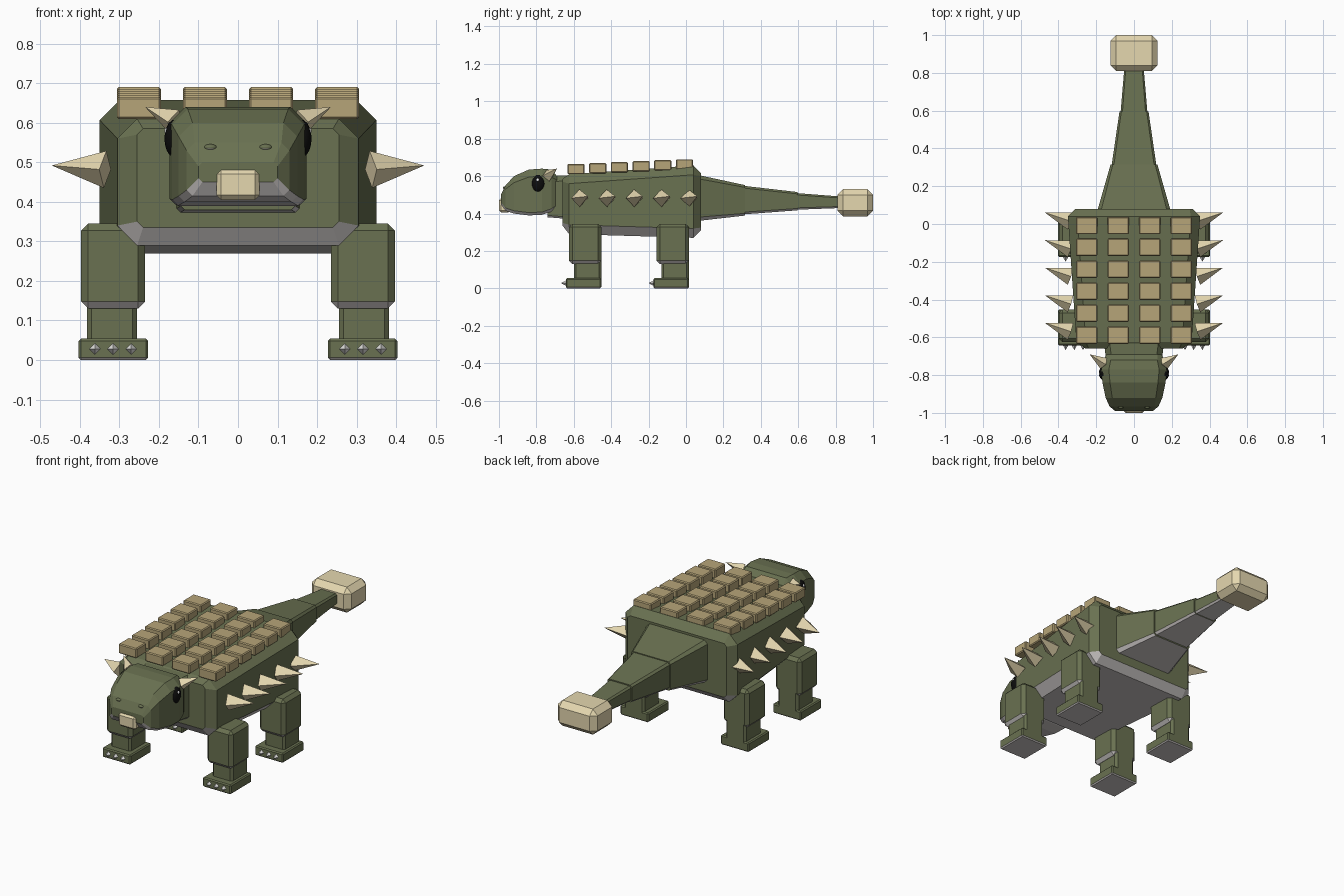
import bpy, bmesh
from mathutils import Vector, Matrix

if "Cube" in bpy.data.objects:
    bpy.data.objects.remove(bpy.data.objects["Cube"], do_unlink=True)


def material(name, rgb):
    m = bpy.data.materials.new(name)
    m.use_nodes = True
    m.diffuse_color = (*rgb, 1)
    m.node_tree.nodes["Principled BSDF"].inputs["Base Color"].default_value = (*rgb, 1)
    return m


skin = material("olive skin", (0.142, 0.165, 0.082))
belly = material("grey underside", (0.6, 0.57, 0.56))
cream = material("cream horn", (0.78, 0.68, 0.43))
tan = material("tan armour", (0.47, 0.375, 0.19))
black = material("black eye", (0.004, 0.004, 0.004))
white = material("white glint", (0.9, 0.9, 0.9))
claw_grey = material("pale claw", (0.85, 0.84, 0.82))


def finish(name, bm, mat, smooth=False):
    """Turn a bmesh into an object; skin gets grey faces where it looks down."""
    bmesh.ops.recalc_face_normals(bm, faces=bm.faces)
    for f in bm.faces:
        f.normal_update()
        f.smooth = smooth
        if mat is skin and f.normal.z < -0.3:
            f.material_index = 1
    me = bpy.data.meshes.new(name)
    bm.to_mesh(me)
    bm.free()
    me.materials.append(mat)
    if mat is skin:
        me.materials.append(belly)
    ob = bpy.data.objects.new(name, me)
    bpy.context.collection.objects.link(ob)
    return ob


def loft(name, stations):
    """Skin chamfered rectangles (y, half width, bottom, top, top chamfer, bottom chamfer)."""
    bm = bmesh.new()
    rings = []
    for y, w, lo, hi, c, b in stations:
        outline = [(w - b, lo), (w, lo + b), (w, hi - c), (w - c, hi)]
        outline += [(-x, z) for x, z in reversed(outline)]
        rings.append([bm.verts.new((x, y, z)) for x, z in outline])
    for a, b in zip(rings, rings[1:]):
        for i in range(8):
            j = (i + 1) % 8
            bm.faces.new((a[i], a[j], b[j], b[i]))
    bm.faces.new(rings[0])
    bm.faces.new(rings[-1])
    return finish(name, bm, skin)


def box(name, lo, hi, bevel, mat):
    """Bevelled box between two corners."""
    lo, hi = Vector(lo), Vector(hi)
    bm = bmesh.new()
    bmesh.ops.create_cube(bm, size=1, matrix=Matrix.Translation((lo + hi) / 2)
                          @ Matrix.Diagonal((*(hi - lo), 1)))
    bmesh.ops.bevel(bm, geom=bm.edges[:], offset=bevel, segments=1,
                    affect="EDGES", profile=0.5)
    return finish(name, bm, mat)


def spike(name, base, tip, radius, mat=cream):
    """Four sided pyramid from base to tip."""
    base, tip = Vector(base), Vector(tip)
    d = tip - base
    rot = d.to_track_quat("Z", "Y").to_matrix().to_4x4()
    bm = bmesh.new()
    bmesh.ops.create_cone(bm, cap_ends=True, segments=4, radius1=radius, radius2=0,
                          depth=d.length, matrix=Matrix.Translation((base + tip) / 2) @ rot)
    return finish(name, bm, mat)


def ball(name, center, radii, mat):
    bm = bmesh.new()
    bmesh.ops.create_uvsphere(bm, u_segments=16, v_segments=10, radius=1,
                              matrix=Matrix.Translation(center) @ Matrix.Diagonal((*radii, 1)))
    return finish(name, bm, mat, True)


# Torso, neck and head
loft("body", [(-0.66, 0.255, 0.335, 0.585, 0.015, 0.015), (-0.625, 0.305, 0.29, 0.61, 0.05, 0.05),
              (0.04, 0.35, 0.27, 0.657, 0.05, 0.05), (0.08, 0.31, 0.31, 0.615, 0.015, 0.015)])
loft("neck", [(-0.74, 0.145, 0.38, 0.60, 0.03, 0.01), (-0.62, 0.16, 0.37, 0.605, 0.03, 0.01)])
loft("head", [(-0.99, 0.10, 0.45, 0.50, 0.01, 0.01), (-0.965, 0.13, 0.415, 0.55, 0.02, 0.015),
              (-0.92, 0.15, 0.40, 0.60, 0.035, 0.015), (-0.84, 0.167, 0.39, 0.635, 0.04, 0.015),
              (-0.77, 0.173, 0.393, 0.64, 0.04, 0.015), (-0.72, 0.163, 0.41, 0.635, 0.04, 0.015),
              (-0.69, 0.145, 0.43, 0.60, 0.02, 0.015)])

# Tapering tail segments, each a touch smaller than the last, and the club
loft("tail_root", [(0.06, 0.197, 0.36, 0.607, 0.02, 0.02), (0.315, 0.124, 0.389, 0.552, 0.012, 0.012)])
loft("tail_middle", [(0.3, 0.12, 0.395, 0.549, 0.012, 0.012), (0.595, 0.077, 0.417, 0.515, 0.01, 0.01)])
loft("tail_end", [(0.58, 0.072, 0.42, 0.51, 0.01, 0.01), (0.84, 0.05, 0.43, 0.49, 0.008, 0.008)])
box("tail_club", (-0.125, 0.81, 0.385), (0.125, 1, 0.53), 0.03, cream)
box("beak", (-0.055, -1, 0.405), (0.055, -0.94, 0.482), 0.012, cream)

# Armour plates stepping down the sloping back
for row in range(6):
    y = -0.008 - row * 0.116
    top = 0.69 - row * 0.005
    for col in range(4):
        x = (col - 1.5) * 0.167
        box(f"back_plate_{row + 1}_{col + 1}", (x - 0.056, y - 0.046, top - 0.055),
            (x + 0.056, y + 0.046, top), 0.005, tan)

for side, s in (("left", 1), ("right", -1)):
    # Face details
    ball(f"{side}_eye", (s * 0.16, -0.79, 0.56), (0.026, 0.036, 0.048), black)
    ball(f"{side}_eye_glint", (s * 0.18, -0.793, 0.579), (0.006, 0.008, 0.009), white)
    ball(f"{side}_nostril", (s * 0.07, -0.966, 0.538), (0.017, 0.012, 0.008), skin)
    spike(f"{side}_head_horn", (s * 0.16, -0.738, 0.602), (s * 0.235, -0.69, 0.64), 0.033)

    # Flank spikes lean back
    for i in range(5):
        y = 0.015 - i * 0.146
        spike(f"{side}_flank_spike_{i + 1}", (s * 0.336, y, 0.482), (s * 0.471, y + 0.045, 0.492), 0.047)

    # Legs with feet and three claws
    for part, back in (("front", -0.453), ("rear", 0.015)):
        leg = f"{part}_{side}"
        for piece, x0, x1, depth, z0, z1, bev in (
                ("thigh", 0.235, 0.397, 0.172, 0.13, 0.345, 0.018),
                ("shin", 0.255, 0.382, 0.147, 0.03, 0.16, 0.012),
                ("foot", 0.227, 0.403, 0.189, 0, 0.054, 0.006)):
            xs = sorted((s * x0, s * x1))
            box(f"{leg}_{piece}", (xs[0], back - depth, z0), (xs[1], back, z1), bev, skin)
        for i in range(3):
            x = s * (0.27 + i * 0.046)
            spike(f"{leg}_claw_{i + 1}", (x, back - 0.182, 0.028),
                  (x, back - 0.215, 0.028), 0.018, claw_grey)
